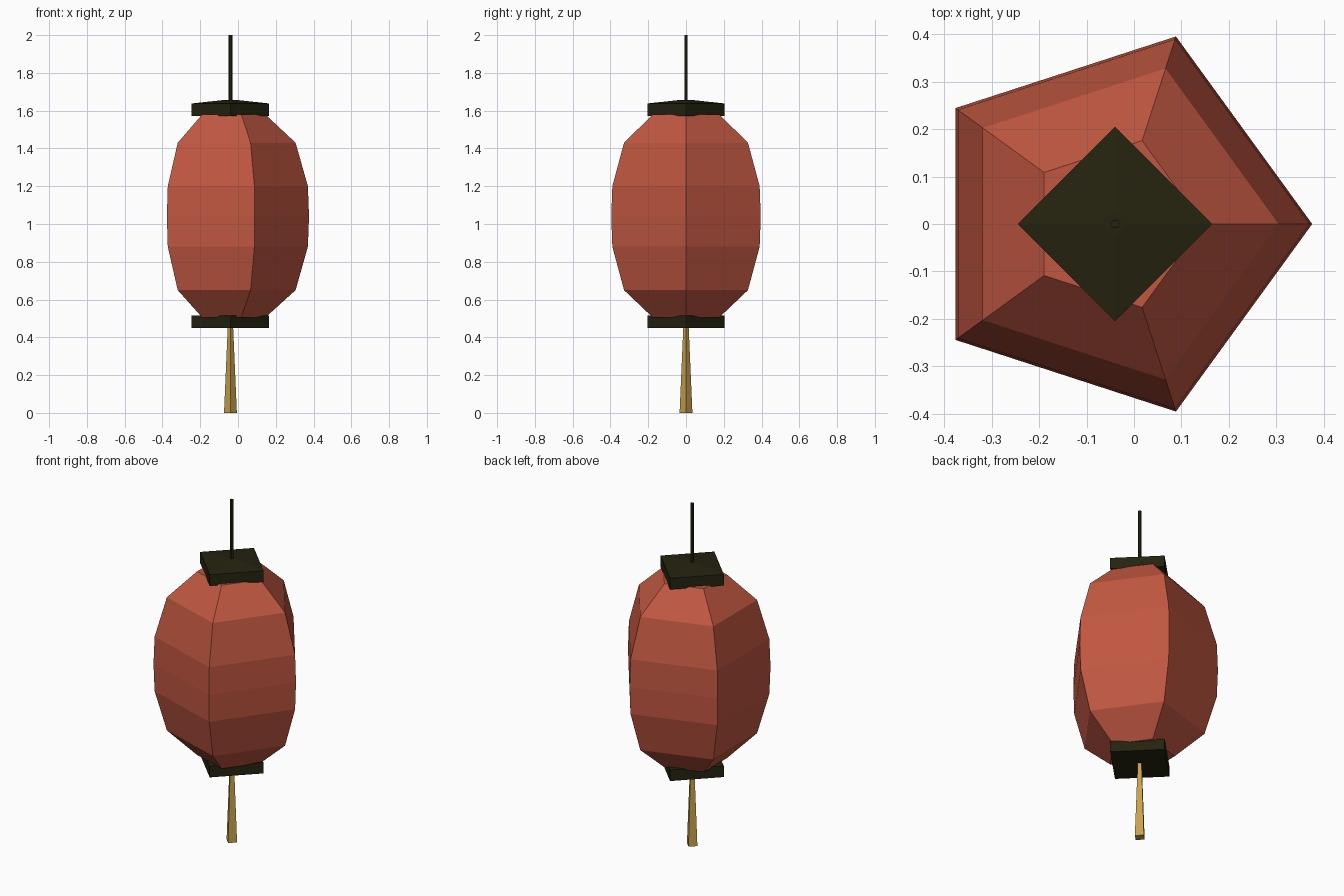
import bpy, bmesh, math

if "Cube" in bpy.data.objects:
    bpy.data.objects.remove(bpy.data.objects["Cube"])

AXIS_X = -0.04  # shared vertical axis of the lantern


def material(name, colour):
    m = bpy.data.materials.new(name)
    m.diffuse_color = (*colour, 1.0)
    m.use_nodes = True
    m.node_tree.nodes["Principled BSDF"].inputs["Base Color"].default_value = m.diffuse_color
    return m


def lathe(name, sides, profile, mat):
    """Flat-faced closed solid from (radius, z) rings, first corner on +x."""
    bm = bmesh.new()
    rings = []
    for r, z in profile:
        rings.append([bm.verts.new((r * math.cos(math.tau * i / sides),
                                    r * math.sin(math.tau * i / sides), z))
                      for i in range(sides)])
    for low, high in zip(rings, rings[1:]):
        for i in range(sides):
            j = (i + 1) % sides
            bm.faces.new((low[i], low[j], high[j], high[i]))
    bm.faces.new(rings[0][::-1])
    bm.faces.new(rings[-1])
    bmesh.ops.recalc_face_normals(bm, faces=bm.faces)
    mesh = bpy.data.meshes.new(name)
    bm.to_mesh(mesh)
    bm.free()
    mesh.materials.append(mat)
    ob = bpy.data.objects.new(name, mesh)
    ob.location.x = AXIS_X
    bpy.context.collection.objects.link(ob)
    return ob


red = material("paper_red", (0.53, 0.095, 0.053))
dark = material("dark_wood", (0.018, 0.017, 0.005))
gold = material("tassel_gold", (0.58, 0.36, 0.075))

# five-sided paper body
lathe("paper_body", 5, [(0.185, 0.505), (0.345, 0.65), (0.41, 0.88), (0.416, 1.04),
                        (0.41, 1.20), (0.345, 1.43), (0.185, 1.58)], red)

# square end caps, the upper one with a shallow sloped roof
lathe("bottom_cap", 4, [(0.205, 0.45), (0.205, 0.515)], dark)
lathe("top_cap", 4, [(0.205, 1.572), (0.205, 1.638), (0.03, 1.657)], dark)

# hanging cord and tapered tassel
lathe("hanging_cord", 6, [(0.01, 1.64), (0.01, 2.0)], dark)
lathe("tassel", 4, [(0.034, 0.0), (0.014, 0.46)], gold)
